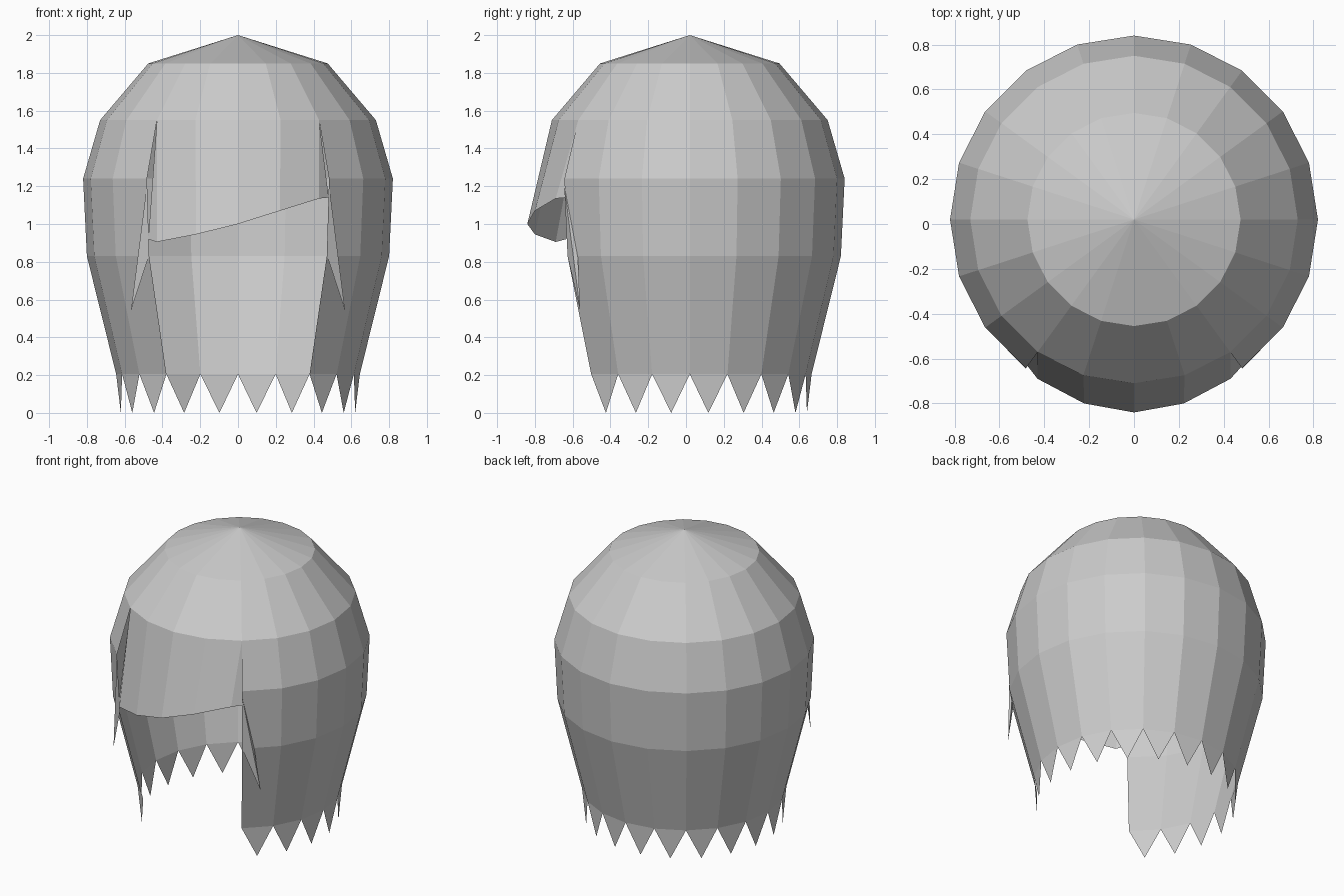
import bpy, bmesh
from math import sin, cos, radians

if "Cube" in bpy.data.objects:
    bpy.data.objects.remove(bpy.data.objects["Cube"])

CY = 0.02  # centre of the cap in y


def polar(r, deg, z):
    a = radians(deg)
    return (r * cos(a), CY + r * sin(a), z)


def make_object(name, build):
    bm = bmesh.new()
    build(bm)
    bmesh.ops.remove_doubles(bm, verts=bm.verts, dist=0.0005)
    mesh = bpy.data.meshes.new(name)
    bm.to_mesh(mesh)
    bm.free()
    ob = bpy.data.objects.new(name, mesh)
    bpy.context.collection.objects.link(ob)
    return ob


def face(bm, *pts):
    bm.faces.new([bm.verts.new(p) for p in pts])


# 20-sided hair cap: crown, sides open at the front, jagged hem
PROFILE = [(0.475, 1.85), (0.73, 1.55), (0.82, 1.24), (0.80, 0.83), (0.645, 0.205)]


def cap(bm):
    for i in range(20):
        a, b = -54 + 18 * i, -36 + 18 * i
        in_front = i >= 16
        r, z = PROFILE[0]
        face(bm, polar(r, a, z), polar(r, b, z), (0, CY, 2.0))
        for k, ((r0, z0), (r1, z1)) in enumerate(zip(PROFILE, PROFILE[1:])):
            if in_front and k > 0:
                break
            face(bm, polar(r1, a, z1), polar(r1, b, z1), polar(r0, b, z0), polar(r0, a, z0))
        if not in_front:
            r, z = PROFILE[-1]
            face(bm, polar(0.628, a + 9, 0), polar(r, b, z), polar(r, a, z))


make_object("hair_cap", cap)

# Slanted fringe hanging from the brow ring, with narrow side returns
FRINGE = [(-0.475, -0.632, 0.92), (-0.43, -0.69, 0.905), (-0.222, -0.80, 0.945), (0, -0.84, 1.0),
          (0.222, -0.80, 1.07), (0.43, -0.69, 1.135), (0.48, -0.635, 1.14)]


def fringe(bm):
    top = [polar(0.73, -126 + 18 * i, 1.55) for i in range(5)]
    for i in range(4):
        face(bm, FRINGE[i + 1], FRINGE[i + 2], top[i + 1], top[i])
    face(bm, FRINGE[0], FRINGE[1], top[0])
    face(bm, FRINGE[5], FRINGE[6], top[4])


make_object("fringe", fringe)


# Pointed lock flicking out at each side of the opening
def side_lock(s):
    def build(bm):
        a, b, c, tip = [(s * x, y, z) for x, y, z in
                        [(0.483, -0.644, 1.2), (0.472, -0.627, 0.83),
                         (0.527, -0.572, 0.82), (0.567, -0.56, 0.54)]]
        for f in ((a, b, tip), (a, tip, c), (b, c, tip)):
            face(bm, *(f if s > 0 else f[::-1]))
    return build


make_object("side_lock_right", side_lock(1))
make_object("side_lock_left", side_lock(-1))
